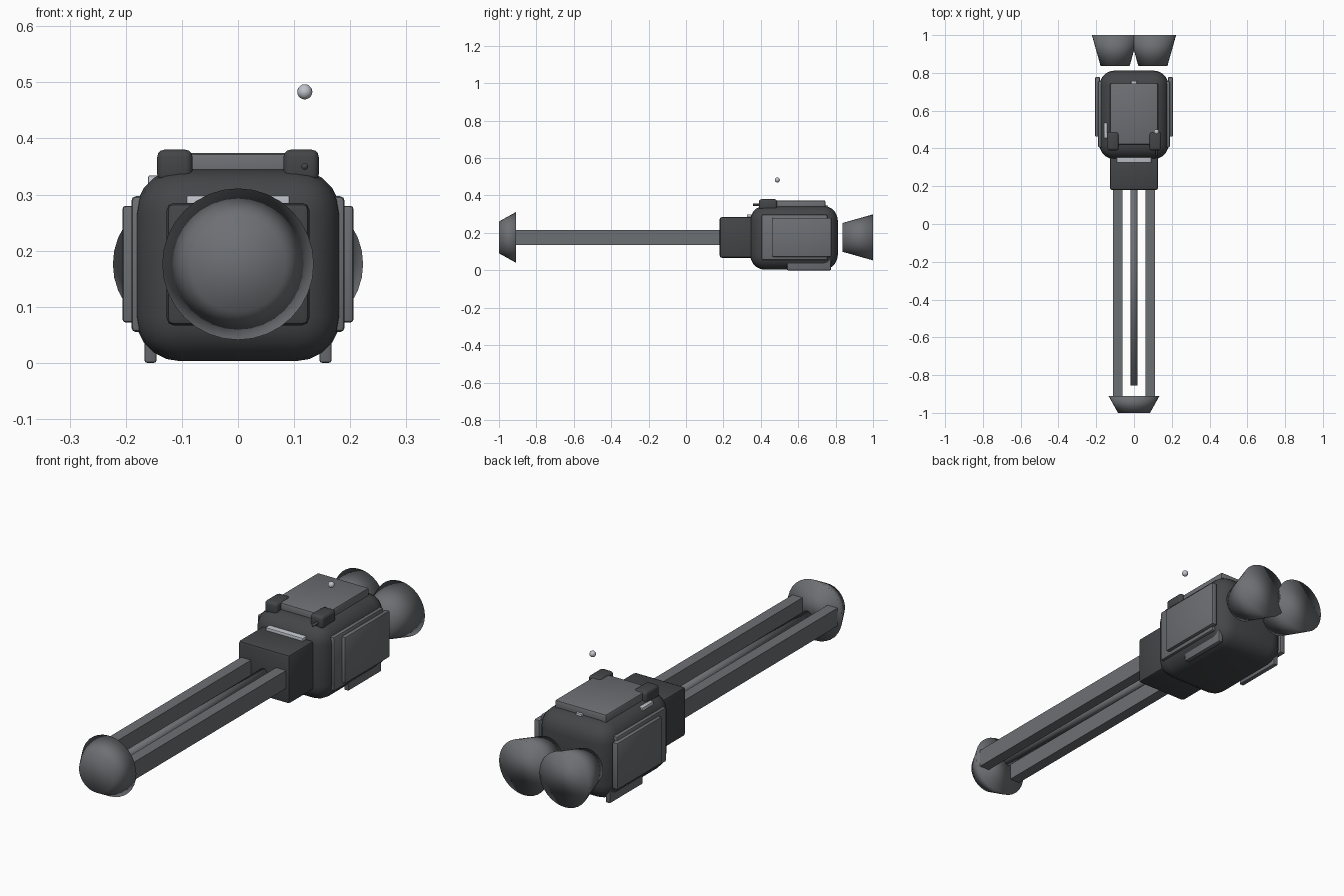
import bpy, math

if "Cube" in bpy.data.objects:
    bpy.data.objects.remove(bpy.data.objects["Cube"])

def material(name, v):
    m = bpy.data.materials.new(name)
    m.diffuse_color = (v * 0.95, v, v * 1.08, 1)
    m.use_nodes = True
    m.node_tree.nodes["Principled BSDF"].inputs["Base Color"].default_value = m.diffuse_color
    return m

DARK = material("dark_shell", 0.06)
MID = material("panel_grey", 0.16)
LIGHT = material("pale_trim", 0.55)

def finish(ob, name, mat):
    ob.name = name
    ob.data.materials.append(mat)
    return ob

def box(name, x, y, z, mat, bevel=0.006, seg=2):
    """Bevelled box from (min, max) ranges on each axis."""
    mid = [(a + b) / 2 for a, b in (x, y, z)]
    bpy.ops.mesh.primitive_cube_add(size=1, location=mid)
    ob = finish(bpy.context.object, name, mat)
    ob.scale = [b - a for a, b in (x, y, z)]
    bpy.ops.object.transform_apply(location=False, rotation=False, scale=True)
    if bevel:
        m = ob.modifiers.new("bevel", 'BEVEL')
        m.width, m.segments = bevel, seg
        bpy.ops.object.modifier_apply(modifier="bevel")
        bpy.ops.object.shade_smooth_by_angle(angle=math.radians(35))
    return ob

def cone(name, x, z, y0, y1, r0, r1, mat, sides=32):
    """Truncated cone along y, radius r0 at y0 and r1 at y1, softly shaded."""
    bpy.ops.mesh.primitive_cone_add(vertices=sides, radius1=r0, radius2=r1, depth=y1 - y0,
                                    location=(x, (y0 + y1) / 2, z),
                                    rotation=(-math.pi / 2, 0, 0))
    ob = finish(bpy.context.object, name, mat)
    bpy.ops.object.shade_smooth()
    return ob

def ball(name, loc, r, mat):
    bpy.ops.mesh.primitive_uv_sphere_add(segments=16, ring_count=10, radius=r, location=loc)
    finish(bpy.context.object, name, mat)
    bpy.ops.object.shade_smooth()

def span(s, a, b):
    return tuple(sorted((s * a, s * b)))

# Main hull and the collar in front of it
box("hull", (-0.183, 0.183), (0.343, 0.812), (0.003, 0.345), DARK, 0.08, 5)
box("front_collar", (-0.127, 0.127), (0.18, 0.40), (0.067, 0.285), DARK, 0.012)

# Long boom: two side rails, centre rod, nose cap
AXIS = 0.176
cone("centre_rod", 0, AXIS, -0.855, 0.25, 0.019, 0.019, MID, 16)
cone("nose_cap", 0, AXIS, -1.0, -0.91, 0.085, 0.135, MID)

# Top plate and pale trim strips
box("top_plate", (-0.127, 0.127), (0.42, 0.745), (0.325, 0.374), MID, 0.008)
box("front_strip", (-0.092, 0.092), (0.325, 0.40), (0.275, 0.298), LIGHT, 0.003)
box("left_strip", (-0.16, -0.139), (0.455, 0.535), (0.29, 0.334), LIGHT, 0.003)
box("rear_strip", (-0.015, 0.015), (0.73, 0.757), (0.335, 0.35), LIGHT, 0.002)

# Mirrored parts
for s, side in ((-1, "left"), (1, "right")):
    box(side + "_rail", span(s, 0.062, 0.111), (-0.915, 0.20), (0.135, 0.215), MID, 0)
    cone(side + "_nozzle", s * 0.1, AXIS, 0.837, 1.0, 0.077, 0.123, MID)
    box(side + "_inner_panel", span(s, 0.16, 0.19), (0.405, 0.757), (0.055, 0.297), MID, 0.008)
    box(side + "_outer_panel", span(s, 0.18, 0.206), (0.462, 0.778), (0.072, 0.28), MID)
    box(side + "_skid", span(s, 0.145, 0.167), (0.54, 0.775), (0.0, 0.2), MID, 0.005)
    box(side + "_top_block", span(s, 0.081, 0.144), (0.39, 0.487), (0.323, 0.38), DARK, 0.013, 3)

# Sensor stub and the floating beacon above it
cone("sensor_stub", 0.119, 0.35, 0.358, 0.42, 0.006, 0.006, DARK, 12)
ball("beacon", (0.119, 0.488, 0.483), 0.0135, LIGHT)
